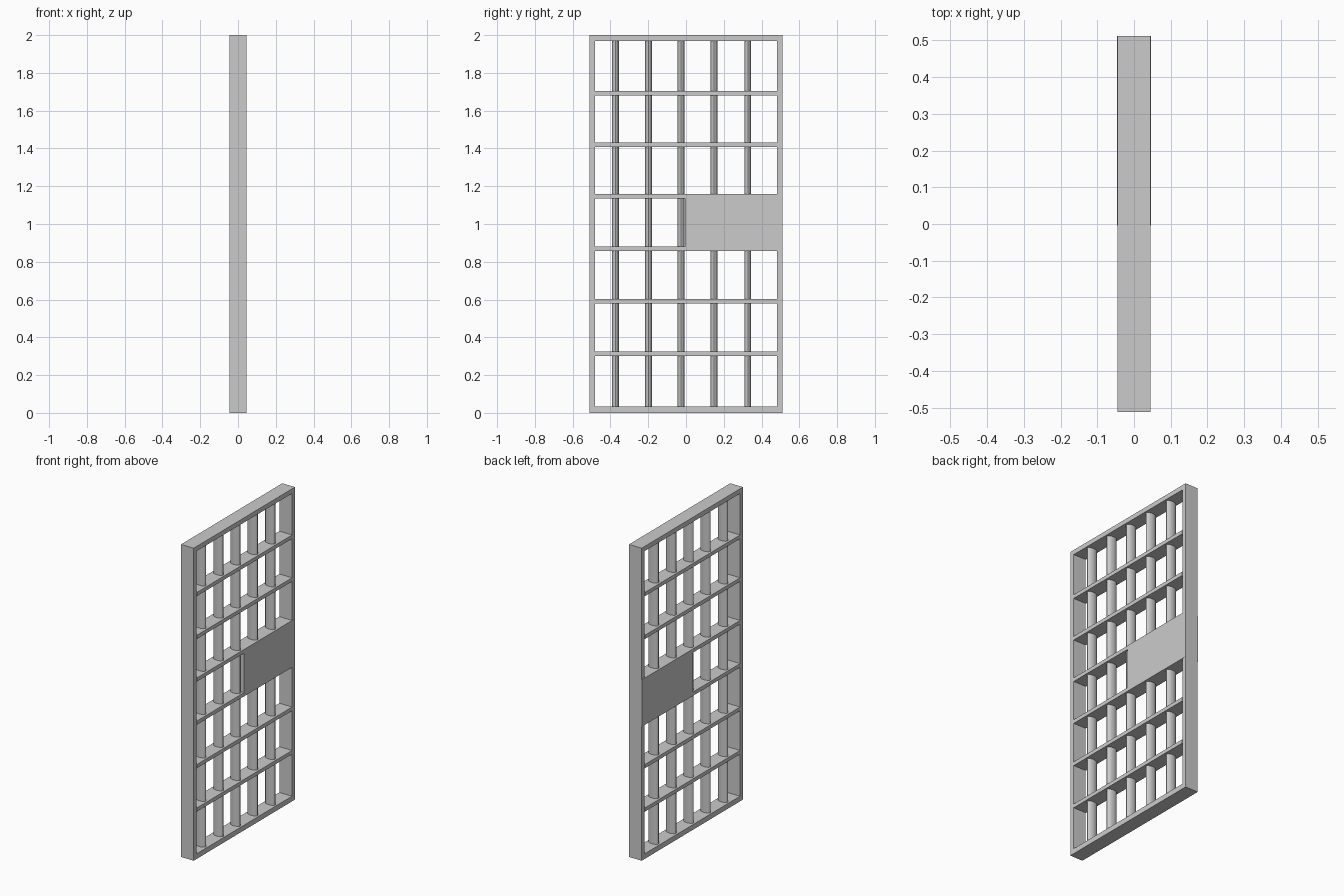
import bpy, bmesh

if "Cube" in bpy.data.objects:
    bpy.data.objects.remove(bpy.data.objects["Cube"])

W, H, D = 0.512, 2.0, 0.045   # half width, height, half depth
T = 0.03                      # frame thickness


def make_object(name, bm):
    bmesh.ops.recalc_face_normals(bm, faces=bm.faces[:])
    mesh = bpy.data.meshes.new(name)
    bm.to_mesh(mesh)
    bm.free()
    ob = bpy.data.objects.new(name, mesh)
    bpy.context.collection.objects.link(ob)
    return ob


def box(name, x, y0, y1, z0, z1):
    bm = bmesh.new()
    bmesh.ops.create_cube(bm, size=1)
    for v in bm.verts:
        v.co = (v.co.x * 2 * x, y0 + (v.co.y + 0.5) * (y1 - y0),
                z0 + (v.co.z + 0.5) * (z1 - z0))
    return make_object(name, bm)


# Outer frame: one continuous rectangular ring
def rect(bm, x, y, z0, z1):
    return [bm.verts.new((x, a, b)) for a, b in
            ((-y, z0), (y, z0), (y, z1), (-y, z1))]


bm = bmesh.new()
loops = [rect(bm, D, W, 0, H), rect(bm, D, W - T, T + 0.003, H - T),
         rect(bm, -D, W - T, T + 0.003, H - T), rect(bm, -D, W, 0, H)]
for k in range(4):
    a, b = loops[k], loops[(k + 1) % 4]
    for i in range(4):
        j = (i + 1) % 4
        bm.faces.new((a[i], a[j], b[j], b[i]))
make_object("door_frame", bm)

# Flat horizontal crossbars, as deep as the frame
for i, z in enumerate((0.314, 0.592, 0.870, 1.146, 1.419, 1.693)):
    box(f"crossbar_{i + 1}", D + 0.0005, -W + T, W - T, z - 0.012, z + 0.012)

# Upright bars with an oval section
for i, y in enumerate((-0.374, -0.198, -0.026, 0.149, 0.327)):
    bpy.ops.mesh.primitive_cylinder_add(vertices=20, radius=1, depth=H - 2 * T,
                                        location=(0, y, H / 2))
    bar = bpy.context.object
    bar.name = f"upright_bar_{i + 1}"
    bar.scale = (0.034, 0.018, 1)
    bpy.ops.object.transform_apply(location=False, rotation=False, scale=True)
    bpy.ops.object.shade_smooth_by_angle()

# Solid lock plate
box("lock_plate", D + 0.001, -0.004, W, 0.858, 1.158)
